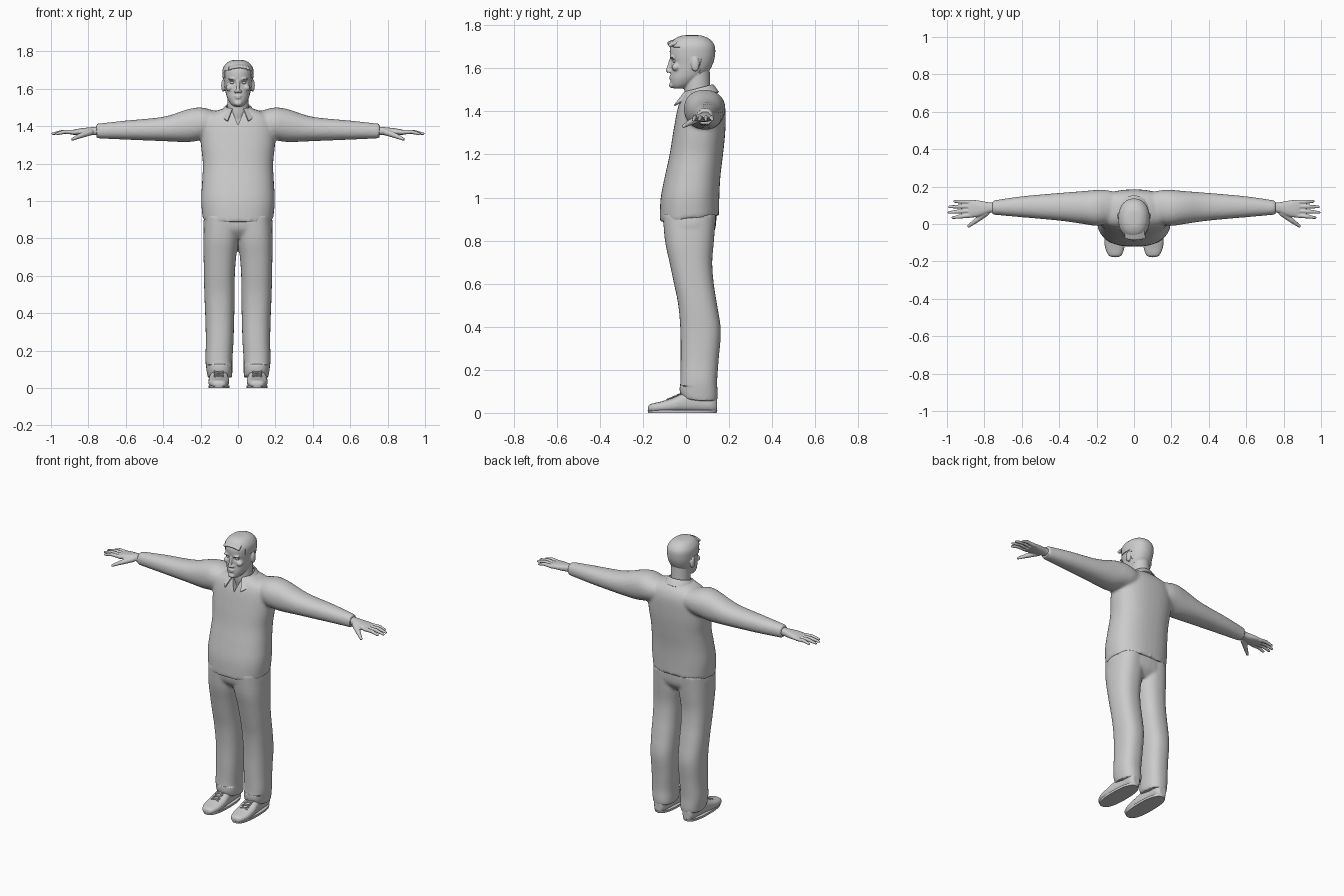
import bpy, bmesh, math
from mathutils import Vector, Matrix

if "Cube" in bpy.data.objects:
    bpy.data.objects.remove(bpy.data.objects["Cube"])

grey = bpy.data.materials.new("plain grey")
grey.use_nodes = True
grey.diffuse_color = (0.6, 0.6, 0.6, 1)
grey.node_tree.nodes["Principled BSDF"].inputs["Base Color"].default_value = (0.6, 0.6, 0.6, 1)


def loft(bm, axis, rows, power=2.3, sides=32, steps=4):
    """Rows are (position along axis, a low, a high, b low, b high), smoothly interpolated."""
    pts = [Vector(r) for r in rows]
    path = []
    for i in range(len(pts) - 1):
        a, b = pts[i], pts[i + 1]
        p, n = pts[max(i - 1, 0)], pts[min(i + 2, len(pts) - 1)]
        for s in range(steps):
            t = s / steps
            path.append(0.5 * (2 * a + (b - p) * t + (2 * p - 5 * a + 4 * b - n) * t * t
                               + (3 * a - p - 3 * b + n) * t ** 3))
    path.append(pts[-1])
    rings = []
    for t, a0, a1, b0, b1 in path:
        ring = []
        for k in range(sides):
            w = 2 * math.pi * k / sides
            c, s = math.cos(w), math.sin(w)
            a = (a0 + a1) / 2 + (a1 - a0) / 2 * math.copysign(abs(c) ** (2 / power), c)
            b = (b0 + b1) / 2 + (b1 - b0) / 2 * math.copysign(abs(s) ** (2 / power), s)
            co = {"x": (t, a, b), "y": (a, t, b), "z": (a, b, t)}[axis]
            ring.append(bm.verts.new(co))
        rings.append(ring)
    for lo, hi in zip(rings, rings[1:]):
        for k in range(sides):
            j = (k + 1) % sides
            bm.faces.new((lo[k], lo[j], hi[j], hi[k]))
    bm.faces.new(rings[0])
    bm.faces.new(rings[-1])


def ball(bm, centre, size):
    bmesh.ops.create_uvsphere(bm, u_segments=16, v_segments=10, radius=1,
                              matrix=Matrix.Translation(centre) @ Matrix.Diagonal((*size, 1)))


def capsule(bm, p0, r0, p1, r1):
    """Tapered rounded bar: the hull of two spheres."""
    part = bmesh.new()
    for p, r in ((p0, r0), (p1, r1)):
        bmesh.ops.create_icosphere(part, subdivisions=2, radius=r, matrix=Matrix.Translation(p))
    out = bmesh.ops.convex_hull(part, input=part.verts)
    bmesh.ops.delete(part, geom=[g for g in set(out["geom_interior"] + out["geom_unused"])
                                 if isinstance(g, bmesh.types.BMVert)], context="VERTS")
    mesh = bpy.data.meshes.new("temporary")
    part.to_mesh(mesh)
    part.free()
    bm.from_mesh(mesh)
    bpy.data.meshes.remove(mesh)


def mirror(bm):
    geom = bmesh.ops.duplicate(bm, geom=bm.verts[:] + bm.edges[:] + bm.faces[:])["geom"]
    for v in geom:
        if isinstance(v, bmesh.types.BMVert):
            v.co.x *= -1


def apply(obj, kind, **settings):
    mod = obj.modifiers.new(kind.title(), kind)
    for key, value in settings.items():
        setattr(mod, key, value)
    bpy.context.view_layer.objects.active = obj
    bpy.ops.object.modifier_apply(modifier=mod.name)


def finish(name, bm, voxel=0, smooth=0, angle=40):
    bmesh.ops.recalc_face_normals(bm, faces=bm.faces)
    mesh = bpy.data.meshes.new(name)
    bm.to_mesh(mesh)
    bm.free()
    obj = bpy.data.objects.new(name, mesh)
    bpy.context.collection.objects.link(obj)
    if voxel:
        apply(obj, "REMESH", mode="VOXEL", voxel_size=voxel)
    if smooth:
        apply(obj, "SMOOTH", factor=0.5, iterations=smooth)
    obj.data.materials.clear()
    obj.data.materials.append(grey)
    shade(obj, angle)
    return obj


def shade(obj, angle=40):
    bpy.ops.object.select_all(action="DESELECT")
    obj.select_set(True)
    bpy.context.view_layer.objects.active = obj
    bpy.ops.object.shade_smooth_by_angle(angle=math.radians(angle))


# Shirt: sleeves blended into the torso
bm = bmesh.new()
loft(bm, "x", [(.06, .02, .16, 1.37, 1.465), (.14, .0, .18, 1.34, 1.487), (.2, -.01, .182, 1.325, 1.5),
               (.27, .0, .176, 1.315, 1.49), (.4, .018, .166, 1.32, 1.45), (.6, .036, .148, 1.328, 1.43),
               (.757, .05, .125, 1.335, 1.413)], 2.2)
mirror(bm)
loft(bm, "z", [(z, -w, w, f, b) for z, w, f, b in (
    (.9, .188, -.122, .153), (1.0, .197, -.118, .155), (1.1, .192, -.098, .16), (1.2, .188, -.076, .172),
    (1.3, .198, -.06, .182), (1.4, .2, -.042, .184), (1.45, .18, -.026, .172), (1.48, .12, -.01, .15),
    (1.498, .068, .0, .125))], 2.4, 40)
shirt = finish("shirt", bm, .009, 5)
for v in shirt.data.vertices:
    v.co.z += .1 * v.co.y * min(1, max(0, 1 - (v.co.z - .9) / .2))

# Open neck cut into the shirt
bm = bmesh.new()
ends = [[bm.verts.new((x, y, z)) for x, z in ((0, 1.405), (.046, 1.52), (-.046, 1.52))] for y in (-.2, .0)]
bm.faces.new(ends[0])
bm.faces.new(ends[1])
for k in range(3):
    bm.faces.new((ends[0][k], ends[0][k - 2], ends[1][k - 2], ends[1][k]))
cutter = finish("neck_cutter", bm)
cutter.hide_render = True
apply(shirt, "BOOLEAN", operation="DIFFERENCE", object=cutter, solver="EXACT")
bpy.data.objects.remove(cutter)
shade(shirt)

# Collar with two pointed flaps
bm = bmesh.new()
rows = []
for k in range(33):
    w = math.radians(28 + 304 * k / 32)
    back = (1 - math.cos(w)) / 2
    tip = max(0, 1 - min(k, 32 - k) / 6)
    rows.append([bm.verts.new((math.sin(w) * r, .056 - math.cos(w) * (r + e), z)) for r, e, z in (
        (.064, .002, 1.487 + .036 * back), (.07, .004, 1.482 + .035 * back),
        (.088 + .03 * tip, .006, 1.468 + .02 * back - .042 * tip))])
for a, b in zip(rows, rows[1:]):
    for k in range(2):
        bm.faces.new((a[k], b[k], b[k + 1], a[k + 1]))
collar = finish("collar", bm)
apply(collar, "SOLIDIFY", thickness=.007, offset=0)
shade(collar)

# Trousers: two legs and the seat
bm = bmesh.new()
loft(bm, "z", [(.055, .032, .162, -.018, .145), (.09, .03, .168, -.03, .147), (.15, .03, .174, -.026, .145),
               (.25, .024, .172, -.025, .152), (.38, .02, .175, -.026, .162), (.5, .018, .18, -.036, .145),
               (.6, .017, .182, -.056, .129), (.7, .01, .184, -.077, .122), (.8, -.004, .185, -.098, .13),
               (.925, -.01, .18, -.108, .14)], 2.4)
mirror(bm)
loft(bm, "z", [(.8, -.12, .12, -.06, .1), (.85, -.182, .182, -.1, .135), (.925, -.18, .18, -.108, .142)], 2.5)
trousers = finish("trousers", bm, .008, 5)
for v in trousers.data.vertices:
    if v.co.z < .12:
        v.co.z += .12 * max(0, .07 - v.co.y)

# Shoes, soles and laces
bm = bmesh.new()
loft(bm, "y", [(-.177, .083, .117, .01, .028), (-.165, .065, .138, .004, .041), (-.12, .05, .156, .003, .052),
               (-.06, .047, .158, .003, .07), (-.01, .052, .152, .003, .092), (.06, .058, .144, .003, .1),
               (.12, .062, .14, .003, .1), (.144, .078, .124, .006, .08)], 2.6)
mirror(bm)
finish("shoes", bm, .005, 2)
bm = bmesh.new()
loft(bm, "z", [(0, .046, .157, -.175, .142), (.014, .045, .158, -.178, .146)], 2.5)
mirror(bm)
finish("soles", bm)
bm = bmesh.new()
for k in range(4):
    y, z = -.088 + .022 * k, .064 + .0095 * k
    for a in (-1, 1):
        capsule(bm, (.103 - .022 * a, y, z - .003), .004, (.103 + .022 * a, y + .015, z + .004), .004)
mirror(bm)
finish("laces", bm)

# Hands: palm, four fingers and thumb
bm = bmesh.new()
loft(bm, "x", [(.73, .06, .115, 1.35, 1.4), (.77, .06, .115, 1.352, 1.396), (.81, .046, .122, 1.35, 1.392),
               (.85, .036, .128, 1.352, 1.387), (.885, .036, .128, 1.354, 1.38)], 2.4)
for y0, y1, tip in ((.046, .034, .972), (.07, .062, .993), (.094, .092, .99), (.117, .121, .962)):
    mid = (.88 + (tip - .88) * .5, (y0 + y1) / 2, 1.37)
    capsule(bm, (.87, y0, 1.367), .0125, mid, .011)
    capsule(bm, mid, .011, (tip - .003, y1, 1.36), .0075)
capsule(bm, (.79, .06, 1.368), .018, (.845, .018, 1.348), .014)
capsule(bm, (.845, .018, 1.348), .0135, (.885, -.012, 1.33), .008)
mirror(bm)
finish("hands", bm, .0038, 2)

# Head with neck, ears, nose, brows and lips
SKULL = [(1.505, .022, -.055, -.015), (1.52, .04, -.068, .02), (1.55, .057, -.072, .065),
         (1.58, .066, -.07, .1), (1.62, .073, -.069, .122), (1.66, .078, -.075, .131),
         (1.7, .077, -.073, .129), (1.73, .06, -.052, .108), (1.746, .035, -.02, .075),
         (1.75, .008, .01, .045)]
bm = bmesh.new()
ball(bm, (.079, .043, 1.618), (.011, .02, .034))
ball(bm, (.031, -.066, 1.652), (.024, .011, .006))
ball(bm, (.012, -.076, 1.586), (.009, .01, .008))
ball(bm, (.045, -.046, 1.605), (.02, .02, .018))
mirror(bm)
loft(bm, "z", [(z, -w, w, f, b) for z, w, f, b in SKULL], 2.2)
loft(bm, "z", [(1.4, -.07, .07, .01, .13), (1.45, -.06, .06, -.003, .125), (1.5, -.057, .057, -.008, .114),
               (1.6, -.056, .056, .0, .11)], 2)
capsule(bm, (0, -.07, 1.64), .008, (0, -.084, 1.588), .01)
for z, w, h in ((1.562, .022, .004), (1.552, .018, .005)):
    ball(bm, (0, -.07, z), (w, .009, h))
ball(bm, (0, -.066, 1.522), (.022, .013, .014))
head = finish("head", bm, .0042, 2, 60)
for v in head.data.vertices:
    if v.co.y < 0:
        d = ((abs(v.co.x) - .031) / .015) ** 2 + ((v.co.z - 1.633) / .01) ** 2
        v.co.y += .011 * math.exp(-d)

# Eyes
bm = bmesh.new()
ball(bm, (.031, -.05, 1.633), (.013, .012, .008))
mirror(bm)
finish("eyes", bm)

# Hair: a cap trimmed along the hairline, with a swept fringe
bm = bmesh.new()
loft(bm, "z", [(z + .004, -w - .005, w + .005, f - .004, b + .004) for z, w, f, b in SKULL], 2.2, 48, 6)


def above_hairline(p):
    if p.y < -.03:
        return p.z > 1.703 - .3 * max(0, abs(p.x) - .045)
    if p.y < .065:
        return p.z > 1.655
    return p.z > 1.57


bmesh.ops.delete(bm, geom=[f for f in bm.faces if not above_hairline(f.calc_center_median())], context="FACES")
hair = finish("hair", bm)
apply(hair, "SOLIDIFY", thickness=.01, offset=-1)
shade(hair, 50)
bm = bmesh.new()
for k in range(7):
    x = -.048 + .016 * k
    rise = .012 * math.cos(x * 28)
    capsule(bm, (x * .8, -.012, 1.727 + rise), .011, (x + .006, -.072 - rise * .6, 1.705 + rise), .009)
finish("fringe", bm, .004, 2, 60)
